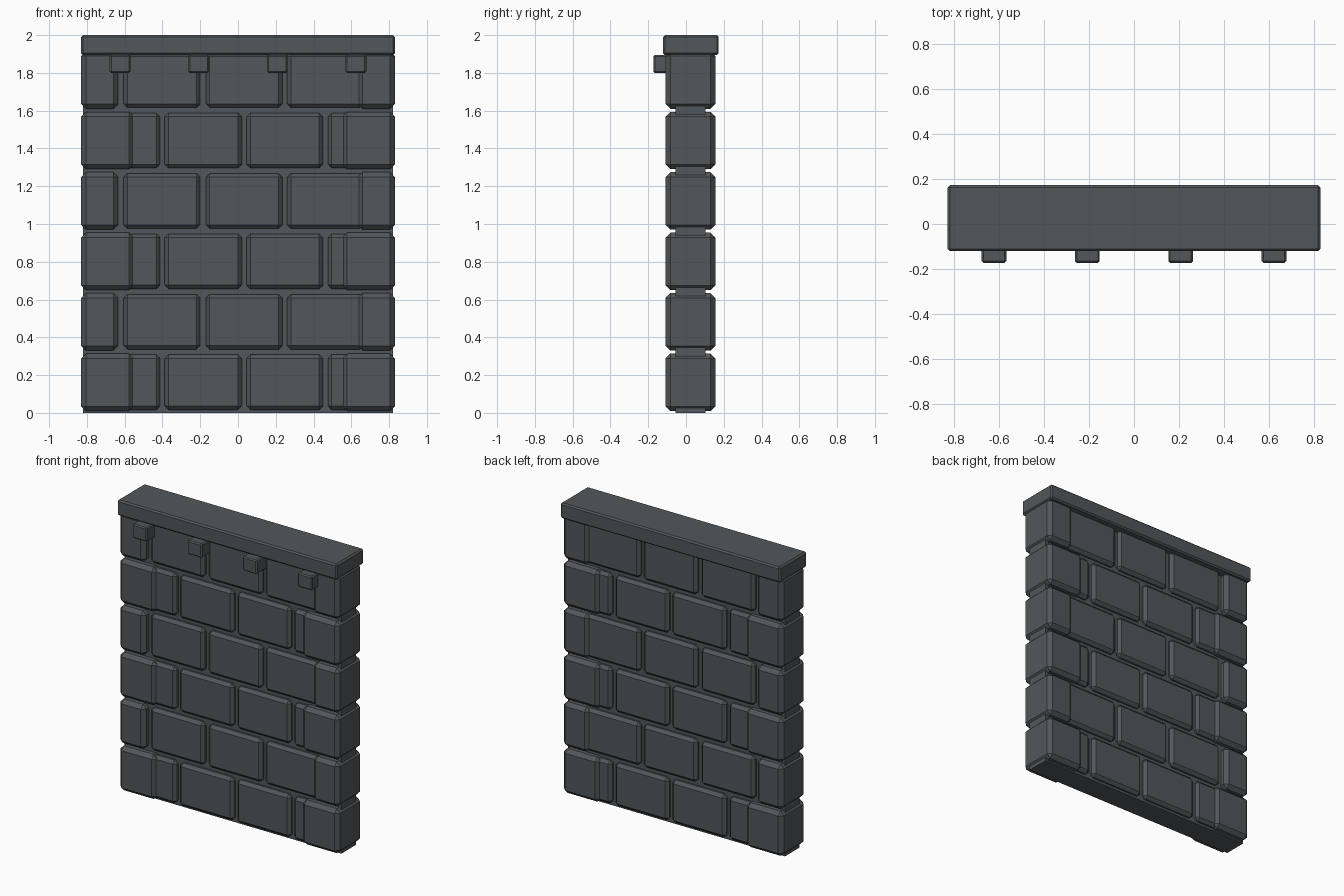
import bpy, bmesh

if "Cube" in bpy.data.objects:
    bpy.data.objects.remove(bpy.data.objects["Cube"])

stone = bpy.data.materials.new("dark slate stone")
stone.diffuse_color = (0.085, 0.095, 0.104, 1)
stone.use_nodes = True
stone.node_tree.nodes["Principled BSDF"].inputs["Base Color"].default_value = stone.diffuse_color


def block(name, x, y, z, bevel=0.0):
    """Chamfered box from (min, max) ranges on each axis."""
    bm = bmesh.new()
    bmesh.ops.create_cube(bm, size=1)
    for v in bm.verts:
        v.co = [r[0] if c < 0 else r[1] for c, r in zip(v.co, (x, y, z))]
    if bevel:
        bmesh.ops.bevel(bm, geom=bm.edges[:], offset=bevel, segments=1,
                        affect='EDGES', profile=0.5)
    bmesh.ops.recalc_face_normals(bm, faces=bm.faces[:])
    me = bpy.data.meshes.new(name)
    bm.to_mesh(me)
    bm.free()
    me.materials.append(stone)
    ob = bpy.data.objects.new(name, me)
    bpy.context.collection.objects.link(ob)
    return ob


# mortar core and coping slab
block("mortar_core", (-0.82, 0.82), (-0.055, 0.103), (0, 1.92))
block("coping_slab", (-0.83, 0.83), (-0.121, 0.173), (1.894, 2.0), 0.01)

# courses of bricks in running bond, with corner stones at both ends
even = [(-0.80, -0.412), (-0.388, 0.02), (0.046, 0.45), (0.476, 0.80)]
odd = [(-0.605, -0.2), (-0.17, 0.235), (0.26, 0.665)]
for row in range(6):
    z0 = 0.01 + row * 0.32
    z1 = z0 + 0.304
    for a, b in (odd if row % 2 else even):
        block(f"brick_{row}", (a, b), (-0.088, 0.135), (z0 + 0.006, z1 - 0.006), 0.02)
    inner = 0.635 if row % 2 else 0.553
    for side in (-1, 1):
        block(f"corner_stone_{row}", sorted((side * inner, side * 0.83)),
              (-0.108, 0.155), (z0, z1), 0.025)

# small corbels under the front of the coping
for cx in (-0.624, -0.208, 0.208, 0.624):
    block("corbel", (cx - 0.055, cx + 0.055), (-0.173, -0.06), (1.8, 1.896), 0.008)
